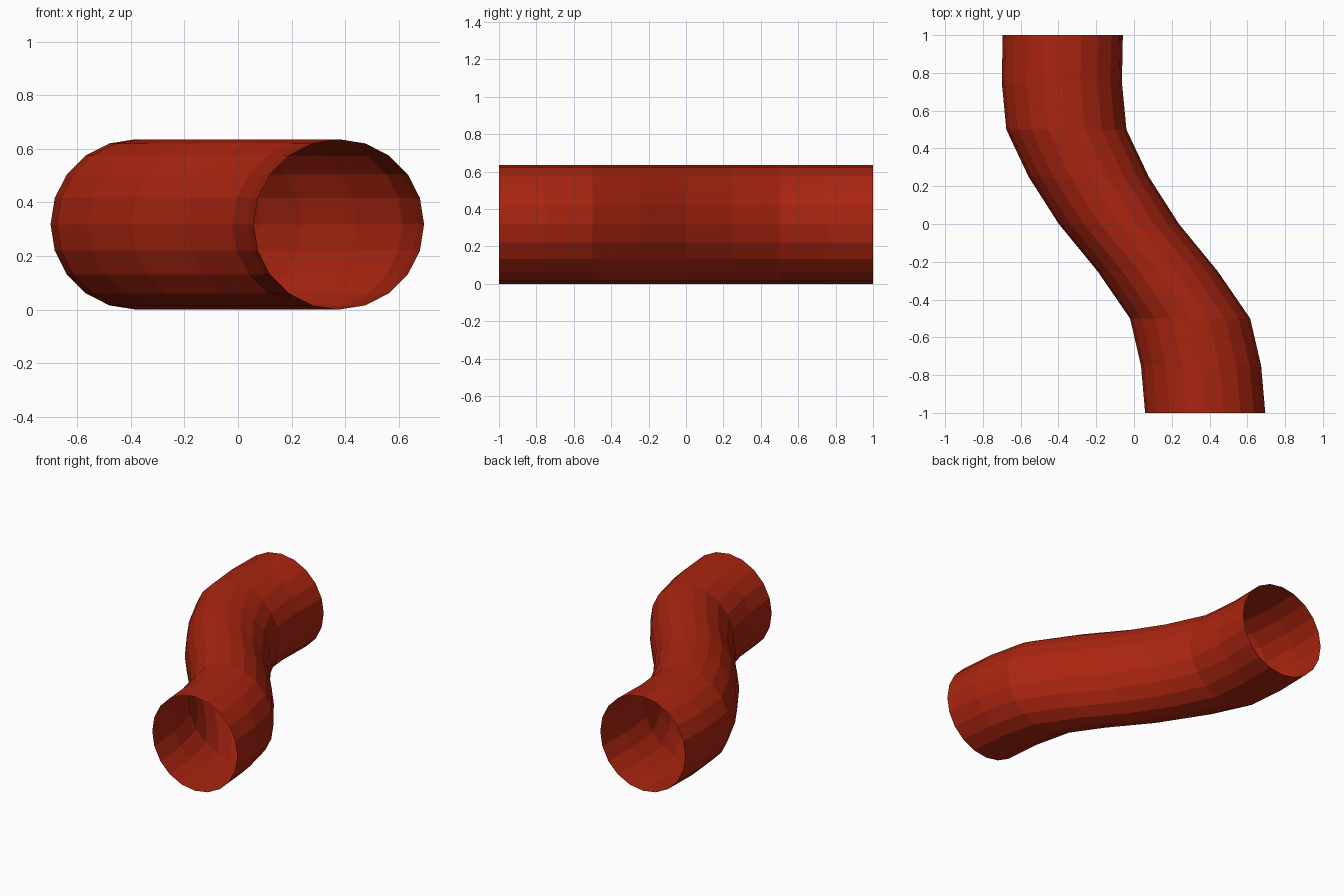
import bpy
import bmesh
from math import cos, sin, tau

cube = bpy.data.objects.get("Cube")
if cube:
    bpy.data.objects.remove(cube, do_unlink=True)

SIDES = 20
RADIUS = 0.318

# Sideways centre of each upright ring, evenly spaced from front to back
ring_x = [0.377, 0.355, 0.297, 0.125, -0.08, -0.24, -0.358, -0.382, -0.377]

# Brick red paint
red = bpy.data.materials.new("brick red")
red.use_nodes = True
colour = (0.40, 0.018, 0.005, 1)
red.diffuse_color = colour
bsdf = next(n for n in red.node_tree.nodes if n.type == 'BSDF_PRINCIPLED')
bsdf.inputs["Base Color"].default_value = colour

# Open, thin-walled S-bend tube, lofted through the rings
bm = bmesh.new()
rings = []
for i, x in enumerate(ring_x):
    y = -1 + 2 * i / (len(ring_x) - 1)
    angles = [tau * k / SIDES for k in range(SIDES)]
    rings.append([bm.verts.new((x + RADIUS * cos(a), y, RADIUS + RADIUS * sin(a)))
                  for a in angles])
for near, far in zip(rings, rings[1:]):
    for k in range(SIDES):
        n = (k + 1) % SIDES
        bm.faces.new((near[k], far[k], far[n], near[n]))

# Outward normals, flat faces
bm.normal_update()
if sum(f.normal.z * (f.calc_center_median().z - RADIUS) for f in bm.faces) < 0:
    bmesh.ops.reverse_faces(bm, faces=bm.faces[:])
mesh = bpy.data.meshes.new("bent_tube")
bm.to_mesh(mesh)
bm.free()
mesh.materials.append(red)
tube = bpy.data.objects.new("bent_tube", mesh)
bpy.context.collection.objects.link(tube)
